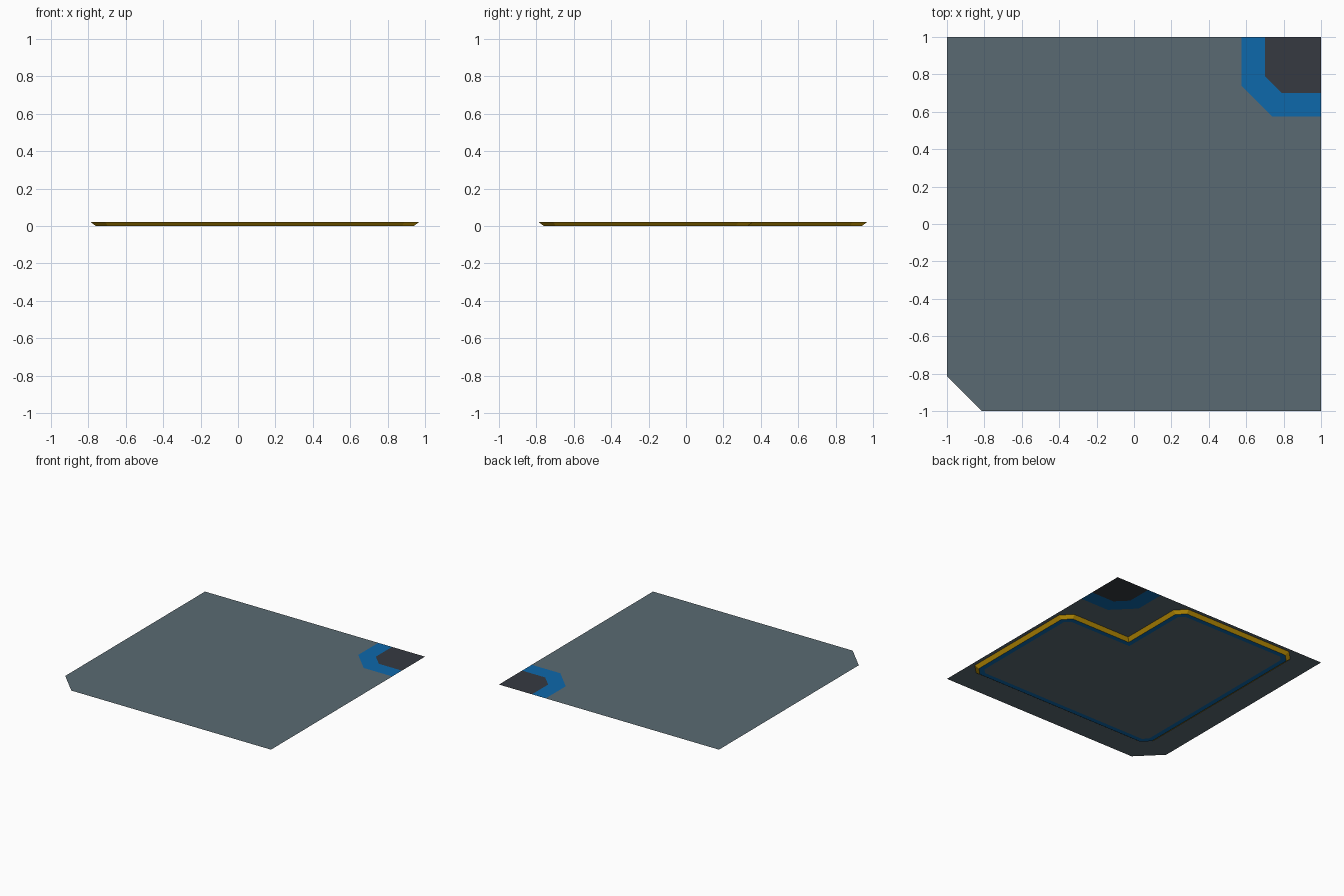
import bpy
import bmesh
from mathutils import Vector

if "Cube" in bpy.data.objects:
    bpy.data.objects.remove(bpy.data.objects["Cube"])

TOP = 0.022  # height of the thin deck sheet


def material(name, rgb):
    """Flat colour from sRGB 0-255 values."""
    m = bpy.data.materials.new(name)
    lin = [(c / 255 / 12.92) if c < 11 else ((c / 255 + 0.055) / 1.055) ** 2.4 for c in rgb]
    m.diffuse_color = (*lin, 1.0)
    m.use_nodes = True
    m.node_tree.nodes["Principled BSDF"].inputs["Base Color"].default_value = m.diffuse_color
    return m


slate = material("slate grey", (90, 106, 114))
blue = material("blue", (13, 104, 171))
dark = material("charcoal", (54, 58, 65))
gold = material("gold", (228, 174, 8))


def make(name, bm, mat):
    me = bpy.data.meshes.new(name)
    bm.to_mesh(me)
    bm.free()
    me.materials.append(mat)
    ob = bpy.data.objects.new(name, me)
    bpy.context.collection.objects.link(ob)
    return ob


def sheet(name, pts, z, mat, up=True):
    """Flat polygon facing up or down (pts counter-clockwise)."""
    bm = bmesh.new()
    vs = [bm.verts.new((x, y, z)) for x, y in pts]
    bm.faces.new(vs if up else vs[::-1])
    return make(name, bm, mat)


def band(name, outer, z0, inner, z1, mat):
    """Strip of quads between two matching outlines."""
    bm = bmesh.new()
    a = [bm.verts.new((x, y, z0)) for x, y in outer]
    b = [bm.verts.new((x, y, z1)) for x, y in inner]
    n = len(a)
    for i in range(n):
        j = (i + 1) % n
        bm.faces.new((a[i], b[i], b[j], a[j]))
    return make(name, bm, mat)


def inset(pts, d):
    """Offset a counter-clockwise outline inward by d with mitred corners."""
    out = []
    for i, p in enumerate(pts):
        p = Vector(p)
        e1 = (p - Vector(pts[i - 1])).normalized()
        e2 = (Vector(pts[(i + 1) % len(pts)]) - p).normalized()
        n1, n2 = Vector((-e1.y, e1.x)), Vector((-e2.y, e2.x))
        out.append(tuple(p + (n1 + n2) * d / (1 + n1.dot(n2))))
    return out


# Deck sheet, split into slate field, blue corner band and charcoal corner
blue_edge = [(0.575, 1), (0.575, 0.74), (0.74, 0.575), (1, 0.575)]
dark_edge = [(0.70, 1), (0.70, 0.79), (0.79, 0.70), (1, 0.70)]
sheet("deck", [(-0.815, -1), (1, -1)] + blue_edge[::-1] + [(-1, 1), (-1, -0.815)], TOP, slate)
sheet("corner_band", blue_edge + dark_edge[::-1], TOP, blue)
sheet("corner_pad", dark_edge + [(1, 1)], TOP, dark)

# Underside panel: L-shaped outline with clipped outer corners
lo, hi, notch, c = -0.79, 0.97, 0.36, 0.08
outline = [(lo + c, lo), (hi - c, lo), (hi, lo + c), (hi, notch - c), (hi - c, notch),
           (notch, notch), (notch, hi - c), (notch - c, hi), (lo + c, hi),
           (lo, hi - c), (lo, lo + c)]
foot = inset(outline, 0.03)
core = inset(foot, 0.04)
band("panel_sloped_rim", outline, TOP, foot, 0, gold)
band("panel_trim", foot, 0, core, 0, blue)
sheet("panel_base", core, 0, slate, up=False)
